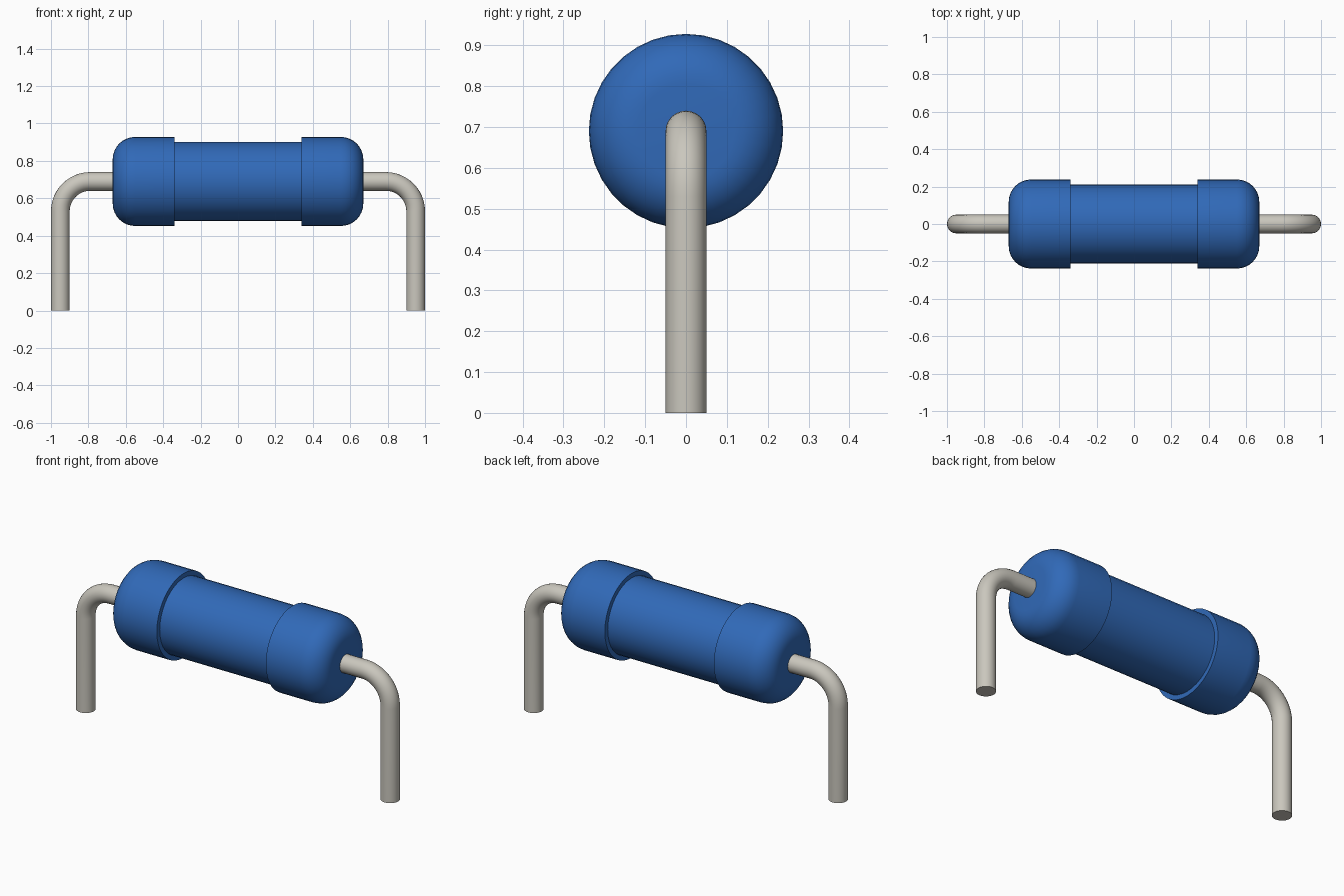
import bpy, bmesh, math
from mathutils import Vector

if "Cube" in bpy.data.objects:
    bpy.data.objects.remove(bpy.data.objects["Cube"], do_unlink=True)

AXIS_Z = 0.69      # height of the body axis
WIRE_R = 0.05
LEG_X = 0.95       # centre of each vertical leg
BEND_R = 0.16


def material(name, rgb, roughness):
    m = bpy.data.materials.new(name)
    m.use_nodes = True
    m.diffuse_color = (*rgb, 1)
    bsdf = next(n for n in m.node_tree.nodes if n.type == 'BSDF_PRINCIPLED')
    bsdf.inputs["Base Color"].default_value = (*rgb, 1)
    bsdf.inputs["Roughness"].default_value = roughness
    return m


blue = material("blue_coating", (0.03, 0.142, 0.48), 0.5)
metal = material("tinned_wire", (0.59, 0.57, 0.51), 0.5)


def tube(name, stations, segments, mat):
    """Closed tube in the xz plane from (centre, tangent, radius) stations."""
    bm = bmesh.new()
    rings = []
    for centre, tangent, radius in stations:
        side = Vector((0, 1, 0))
        up = tangent.cross(side)
        rings.append([bm.verts.new(centre + radius * (math.cos(a) * side + math.sin(a) * up))
                      for a in (2 * math.pi * i / segments for i in range(segments))])
    for r0, r1 in zip(rings, rings[1:]):
        for i in range(segments):
            j = (i + 1) % segments
            bm.faces.new((r0[i], r0[j], r1[j], r1[i]))
    bm.faces.new(rings[0])
    bm.faces.new(rings[-1])
    bmesh.ops.recalc_face_normals(bm, faces=bm.faces)
    mesh = bpy.data.meshes.new(name)
    bm.to_mesh(mesh)
    bm.free()
    mesh.materials.append(mat)
    obj = bpy.data.objects.new(name, mesh)
    bpy.context.collection.objects.link(obj)
    bpy.ops.object.select_all(action='DESELECT')
    obj.select_set(True)
    bpy.context.view_layer.objects.active = obj
    bpy.ops.object.shade_smooth_by_angle(angle=math.radians(35))
    return obj


def turned(name, profile, mat):
    """Solid of revolution about the body axis from (x, radius) points."""
    return tube(name, [(Vector((x, 0, AXIS_Z)), Vector((1, 0, 0)), r) for x, r in profile], 36, mat)


# Central barrel
turned("body_barrel", [(-0.36, 0.212), (0.36, 0.212)], blue)

for label, s in (("left", 1), ("right", -1)):
    # End cap with a rounded outer shoulder
    cap_r, end_x, fillet = 0.238, 0.67, 0.12
    profile = [(s * 0.34, cap_r)]
    for i in range(9):
        a = math.pi / 2 * i / 8
        profile.append((s * (end_x - fillet + fillet * math.sin(a)),
                        cap_r - fillet + fillet * math.cos(a)))
    turned(label + "_end_cap", profile, blue)

    # Lead wire: out of the cap, round the bend, down to the ground
    stations = [(Vector((s * 0.62, 0, AXIS_Z)), Vector((s, 0, 0)), WIRE_R)]
    for i in range(13):
        a = math.pi / 2 * i / 12
        centre = Vector((s * (LEG_X - BEND_R + BEND_R * math.sin(a)), 0,
                         AXIS_Z - BEND_R + BEND_R * math.cos(a)))
        stations.append((centre, Vector((s * math.cos(a), 0, -math.sin(a))), WIRE_R))
    stations.append((Vector((s * LEG_X, 0, 0)), Vector((0, 0, -1)), WIRE_R))
    tube(label + "_lead_wire", stations, 24, metal)
